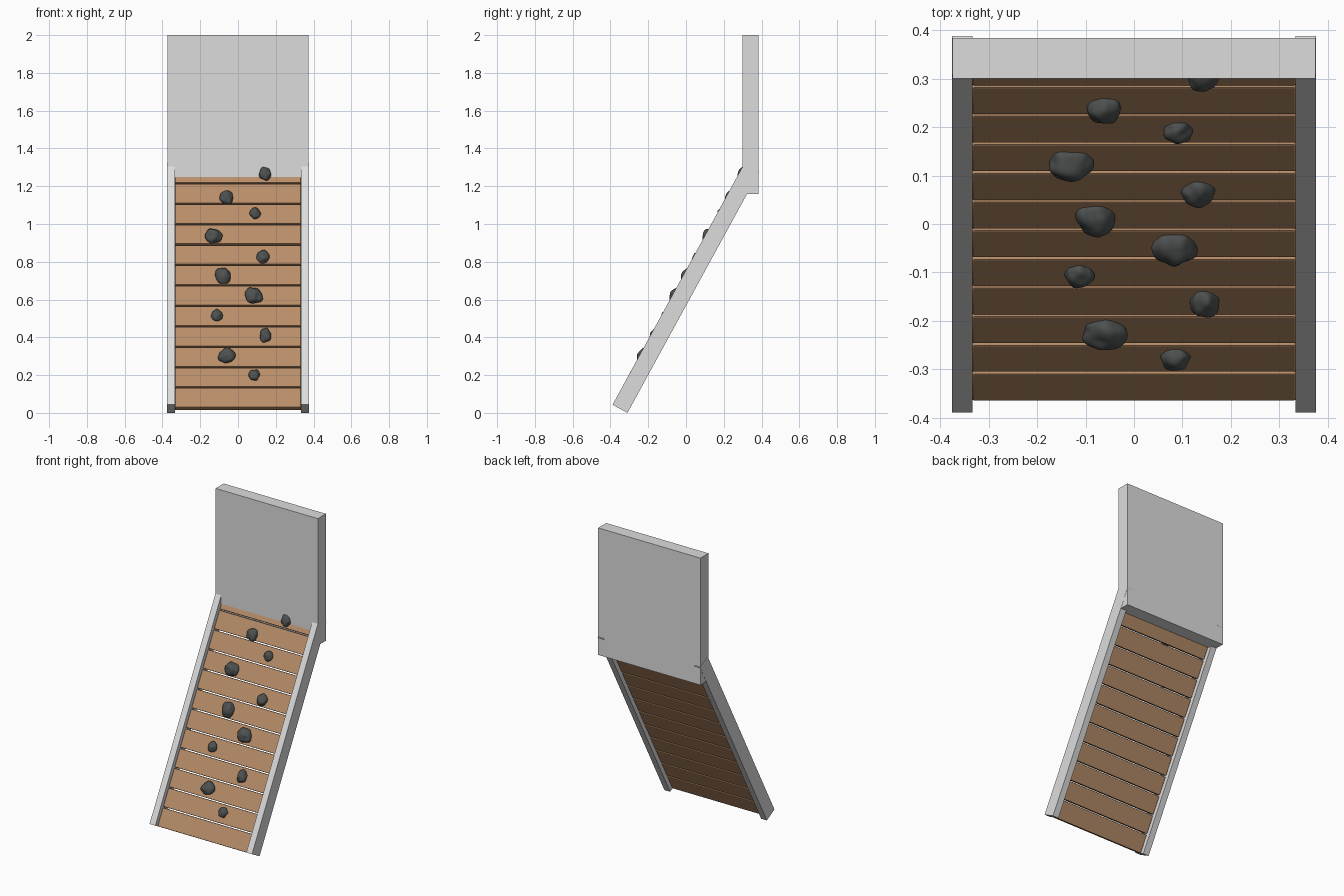
import bpy, bmesh, math
from mathutils import Matrix, Vector, noise

if "Cube" in bpy.data.objects:
    bpy.data.objects.remove(bpy.data.objects["Cube"])

def material(name, rgb):
    m = bpy.data.materials.new(name)
    m.diffuse_color = (*rgb, 1)
    m.use_nodes = True
    m.node_tree.nodes["Principled BSDF"].inputs["Base Color"].default_value = m.diffuse_color
    return m

GREY = material("light grey", (0.72, 0.72, 0.72))
WOOD = material("warm wood", (0.48, 0.27, 0.14))
STONE = material("dark stone", (0.075, 0.083, 0.08))

# Sloped frame: local x = width, local y = up the slope, local z = out of the front
ANGLE = math.radians(61.35)
C, S = math.cos(ANGLE), math.sin(ANGLE)
SLOPE = Matrix.Translation((0, -0.31, 0)) @ Matrix.Rotation(ANGLE, 4, 'X')
LENGTH = 1.456

def finish(bm, name, mat, matrix=Matrix()):
    bmesh.ops.recalc_face_normals(bm, faces=bm.faces)
    me = bpy.data.meshes.new(name)
    bm.to_mesh(me)
    bm.free()
    me.materials.append(mat)
    ob = bpy.data.objects.new(name, me)
    ob.matrix_world = matrix
    bpy.context.collection.objects.link(ob)
    return ob

def box(name, lo, hi, mat, matrix=Matrix(), bevel=0):
    lo, hi = Vector(lo), Vector(hi)
    bm = bmesh.new()
    bmesh.ops.create_cube(bm, size=1)
    for v in bm.verts:
        v.co = (lo + hi) / 2 + v.co * (hi - lo)
    if bevel:
        bmesh.ops.bevel(bm, geom=bm.edges[:], offset=bevel, segments=2,
                        profile=0.5, affect='EDGES')
        for f in bm.faces:
            f.smooth = f.calc_area() < 0.002
    return finish(bm, name, mat, matrix)

# Upright back panel
box("top_panel", (-0.374, 0.30, 1.16), (0.374, 0.384, 2.0), GREY)

# Side rails
for side, x in (("left", -0.354), ("right", 0.354)):
    box(side + "_rail", (x - 0.021, 0, 0), (x + 0.021, LENGTH, 0.09), GREY, SLOPE)

# Climbing planks; the last one runs into the panel
PITCH = 0.1232
for i in range(12):
    box(f"plank_{i + 1}", (-0.334, i * PITCH, 0.027),
        (0.334, (i + 1) * PITCH - 0.007, 0.063), WOOD, SLOPE, bevel=0.004)

# Stone holds: x, height, half width, half height
HOLDS = [(0.085, 0.20, .029, .027), (-0.06, 0.30, .045, .037), (0.145, 0.41, .031, .036),
         (-0.112, 0.515, .029, .028), (0.082, 0.62, .044, .041), (-0.078, 0.725, .040, .041),
         (0.133, 0.825, .034, .032), (-0.13, 0.935, .044, .038), (0.09, 1.055, .029, .027),
         (-0.06, 1.14, .035, .035), (0.143, 1.265, .033, .034)]
for i, (x, z, w, h) in enumerate(HOLDS):
    bm = bmesh.new()
    bmesh.ops.create_icosphere(bm, subdivisions=4, radius=1)
    for v in bm.verts:
        d = v.co.normalized()
        p = d * (1 + 0.22 * noise.noise(d * 1.3 + Vector((i * 7.3, 2.1, i * 3.7))))
        # the back is flattened so it stays inside the plank
        v.co = (p.x * w, p.y * h / S, max(p.z * 0.9 * (w + h) / 2, -0.012))
    for f in bm.faces:
        f.smooth = True
    lift = 0.066
    u = (z - lift * C) / S
    finish(bm, f"stone_hold_{i + 1}", STONE, SLOPE @ Matrix.Translation((x, u, lift)))
